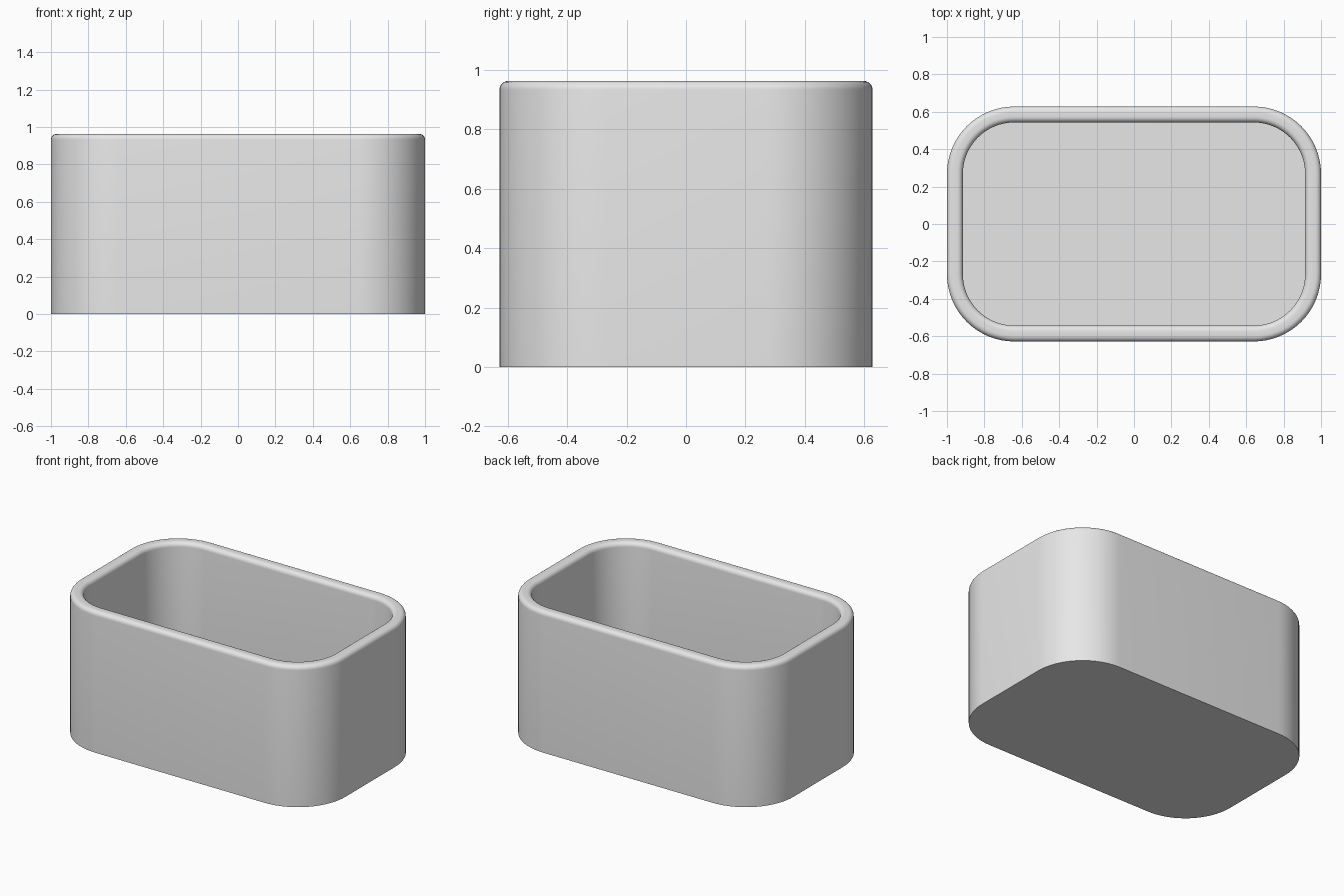
import bpy, bmesh
from math import sin, cos, pi, radians

cube = bpy.data.objects.get("Cube")
if cube:
    bpy.data.objects.remove(cube, do_unlink=True)

HALF_X, HALF_Y, HEIGHT = 1.0, 0.628, 0.963
CORNER, WALL, FLOOR, RIM = 0.36, 0.085, 0.085, 0.03
CORNER_STEPS, RIM_STEPS = 16, 6

# Wall section as (inset, height): outside, rounded rim, inside
section = [(0, 0)]
for i in range(RIM_STEPS + 1):
    a = pi / 2 * i / RIM_STEPS
    section.append((RIM - RIM * cos(a), HEIGHT - RIM + RIM * sin(a)))
section += [(WALL - d, z) for d, z in reversed(section[1:])]
section.append((WALL, FLOOR))


def outline(bm, inset, z):
    """Ring of vertices around a rounded rectangle."""
    r = CORNER - inset
    ring = []
    for k, (sx, sy) in enumerate([(1, 1), (-1, 1), (-1, -1), (1, -1)]):
        for i in range(CORNER_STEPS + 1):
            a = pi / 2 * (k + i / CORNER_STEPS)
            x = sx * (HALF_X - CORNER) + r * cos(a)
            y = sy * (HALF_Y - CORNER) + r * sin(a)
            ring.append(bm.verts.new((x, y, z)))
    return ring


# Container walls, underside and inner floor
bm = bmesh.new()
rings = [outline(bm, d, z) for d, z in section]
for low, high in zip(rings, rings[1:]):
    for i in range(len(low)):
        j = (i + 1) % len(low)
        bm.faces.new((low[i], low[j], high[j], high[i]))
bm.faces.new(list(reversed(rings[0])))
bm.faces.new(rings[-1])
bmesh.ops.recalc_face_normals(bm, faces=bm.faces)

mesh = bpy.data.meshes.new("container")
bm.to_mesh(mesh)
bm.free()
container = bpy.data.objects.new("container", mesh)
bpy.context.collection.objects.link(container)

# Plain grey material
grey = bpy.data.materials.new("light_grey")
grey.use_nodes = True
color = (0.8, 0.8, 0.8, 1)
grey.diffuse_color = color
grey.node_tree.nodes["Principled BSDF"].inputs["Base Color"].default_value = color
mesh.materials.append(grey)

# Smooth sides with crisp base edges
bpy.ops.object.select_all(action="DESELECT")
container.select_set(True)
bpy.context.view_layer.objects.active = container
bpy.ops.object.shade_smooth_by_angle(angle=radians(30))
